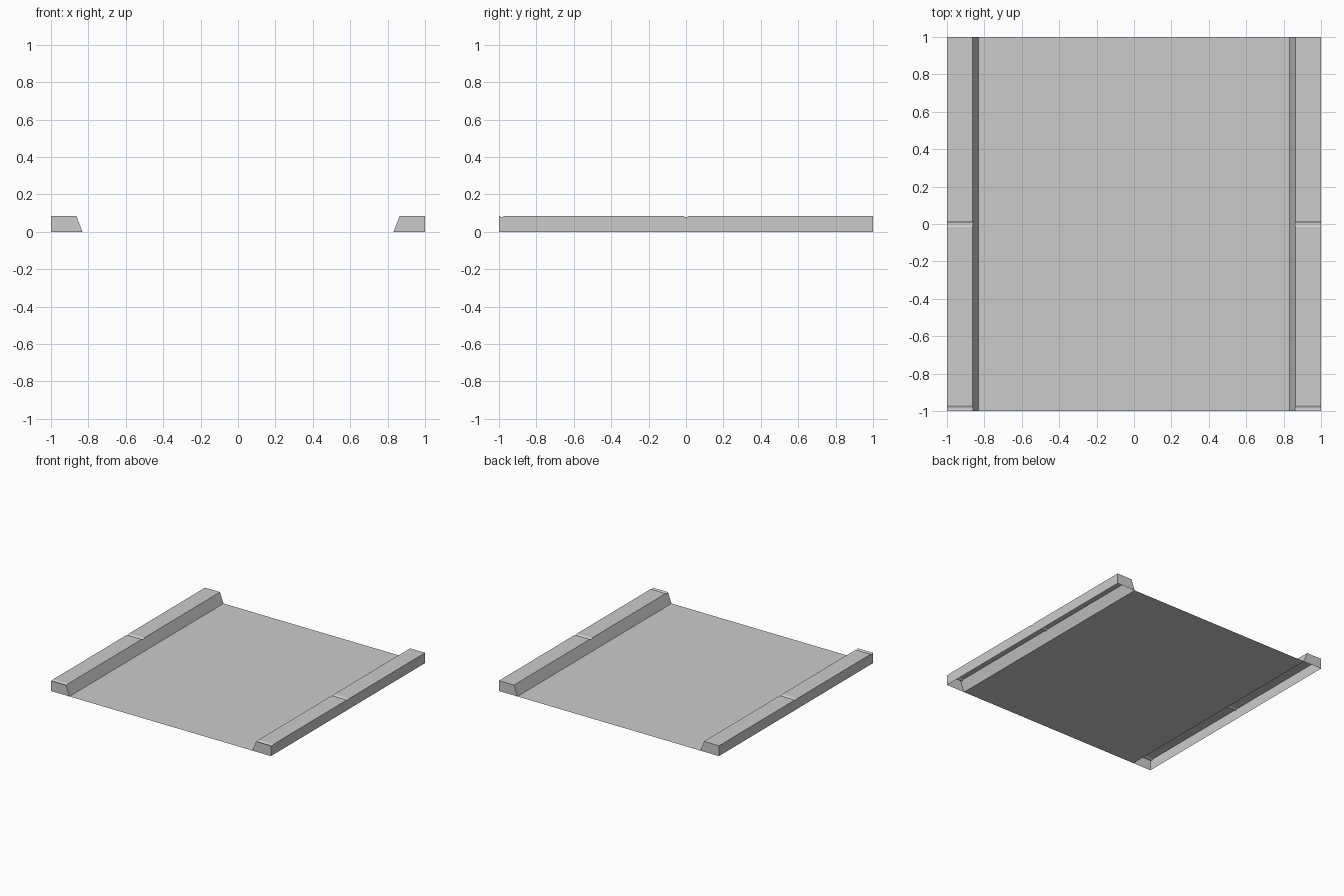
import bpy
import bmesh

cube = bpy.data.objects.get("Cube")
if cube:
    bpy.data.objects.remove(cube)

HALF, FLOOR_X, KERB_X, TOP, DIP = 1.0, 0.832, 0.864, 0.085, 0.006

grey = bpy.data.materials.new("light_grey")
grey.use_nodes = True
colour = (0.6, 0.6, 0.6, 1)
grey.diffuse_color = colour
grey.node_tree.nodes["Principled BSDF"].inputs["Base Color"].default_value = colour


def finish(name, bm):
    mesh = bpy.data.meshes.new(name)
    bm.to_mesh(mesh)
    bm.free()
    mesh.materials.append(grey)
    bpy.context.collection.objects.link(bpy.data.objects.new(name, mesh))


def groove(y):
    # Shallow flat-bottomed joint across the kerb top
    return [(y - 0.015, TOP), (y - 0.005, TOP - DIP),
            (y + 0.005, TOP - DIP), (y + 0.015, TOP)]


def kerb(name, side):
    # Hollow kerb with a sloping inner wall, open underneath
    bm = bmesh.new()
    rings = []
    for y, z in groove(-0.985) + groove(0) + [(HALF, TOP)]:
        inner = FLOOR_X + (KERB_X - FLOOR_X) * z / TOP
        section = [(HALF, 0), (HALF, z), (inner, z), (FLOOR_X, 0)]
        rings.append([bm.verts.new((side * x, y, h)) for x, h in section])
    for a, b in zip(rings, rings[1:]):
        for i in range(3):
            loop = [a[i], a[i + 1], b[i + 1], b[i]]
            bm.faces.new(loop if side < 0 else loop[::-1])
    # End caps
    bm.faces.new(rings[0] if side > 0 else rings[0][::-1])
    bm.faces.new(rings[-1][::-1] if side > 0 else rings[-1])
    bmesh.ops.recalc_face_normals(bm, faces=bm.faces)
    finish(name, bm)


# Deck: a single flat sheet between the kerbs
deck = bmesh.new()
deck.faces.new([deck.verts.new((x * FLOOR_X, y * HALF, 0))
                for x, y in [(-1, -1), (1, -1), (1, 1), (-1, 1)]])
finish("deck", deck)

kerb("left_kerb", 1)
kerb("right_kerb", -1)
